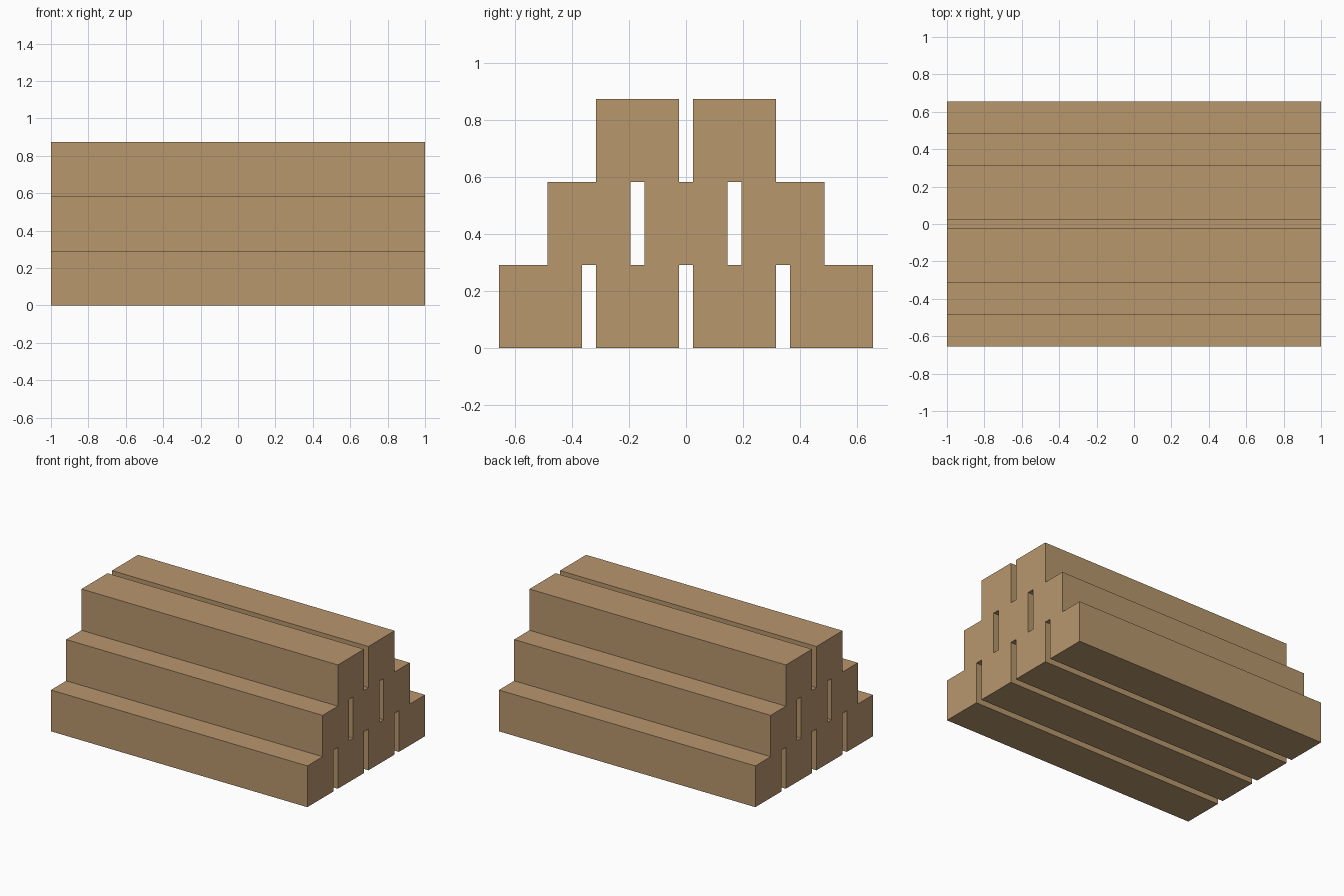
import bpy

if "Cube" in bpy.data.objects:
    bpy.data.objects.remove(bpy.data.objects["Cube"])

LENGTH, SIZE, PITCH = 2.0, 0.291, 0.34

wood = bpy.data.materials.new("wood")
wood.diffuse_color = (0.48, 0.31, 0.155, 1)
wood.use_nodes = True
wood.node_tree.nodes["Principled BSDF"].inputs["Base Color"].default_value = wood.diffuse_color


def beam(name, y, z):
    bpy.ops.mesh.primitive_cube_add(size=1, location=(0, y, z))
    obj = bpy.context.object
    obj.name = name
    obj.scale = (LENGTH, SIZE, SIZE)
    bpy.ops.object.transform_apply(location=False, rotation=False, scale=True)
    obj.data.materials.append(wood)


# Stacked square beams: four, three, then two per layer
for layer, count in enumerate((4, 3, 2)):
    for i in range(count):
        beam(f"beam_layer{layer + 1}_{i + 1}",
             (i - (count - 1) / 2) * PITCH,
             (layer + 0.5) * SIZE)
